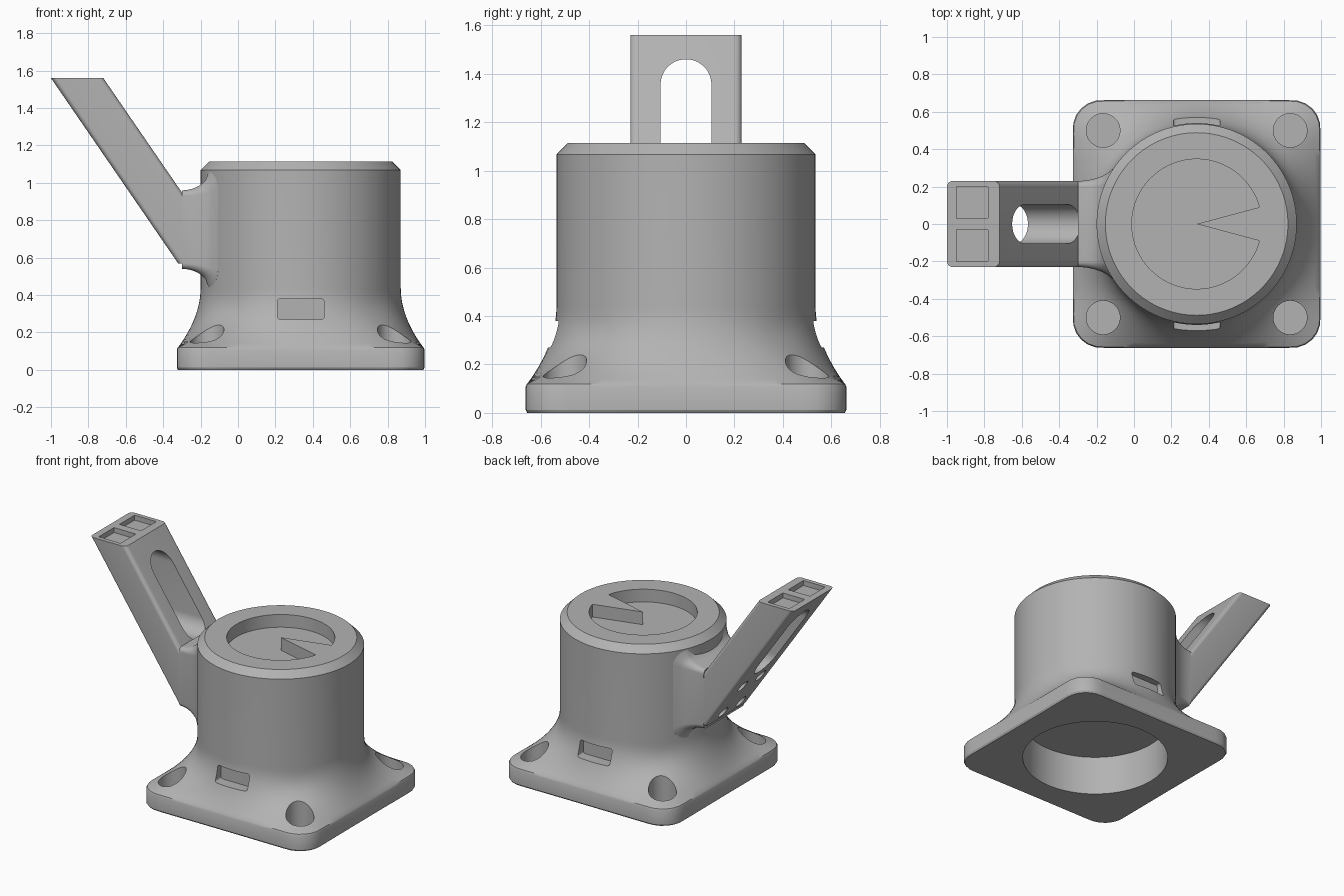
import bpy, bmesh, math
from mathutils import Vector

if "Cube" in bpy.data.objects:
    bpy.data.objects.remove(bpy.data.objects["Cube"])

grey = bpy.data.materials.new("plain_grey")
grey.use_nodes = True
grey.diffuse_color = (0.45, 0.45, 0.45, 1)
grey.node_tree.nodes["Principled BSDF"].inputs["Base Color"].default_value = grey.diffuse_color

CX, R = 0.335, 0.535          # body axis and body radius
HALF, CORNER = 0.662, 0.15    # base plate half width and corner radius


def finish(name, bm):
    bmesh.ops.recalc_face_normals(bm, faces=bm.faces)
    me = bpy.data.meshes.new(name)
    bm.to_mesh(me)
    bm.free()
    me.materials.append(grey)
    ob = bpy.data.objects.new(name, me)
    bpy.context.collection.objects.link(ob)
    return ob


def loft(name, rings):
    bm = bmesh.new()
    loops = [[bm.verts.new(p) for p in ring] for ring in rings]
    n = len(loops[0])
    for a, b in zip(loops, loops[1:]):
        for i in range(n):
            j = (i + 1) % n
            bm.faces.new((a[i], a[j], b[j], b[i]))
    bm.faces.new(loops[0])
    bm.faces.new(loops[-1])
    return finish(name, bm)


def extrude(name, points, direction):
    d = Vector(direction)
    return loft(name, [points, [Vector(p) + d for p in points]])


def rounded_rect(w, h, r, steps=8):
    """Outline of a w by h rectangle with rounded corners."""
    out = []
    for k, (sx, sy) in enumerate([(1, 1), (-1, 1), (-1, -1), (1, -1)]):
        for i in range(steps + 1):
            a = math.pi / 2 * (k + i / steps)
            out.append((sx * (w / 2 - r) + r * math.cos(a), sy * (h / 2 - r) + r * math.sin(a)))
    return out


def disc(x, y, z, r, n=48):
    ts = [2 * math.pi * i / n for i in range(n)]
    return [(x + r * math.cos(t), y + r * math.sin(t), z) for t in ts]


def cut(ob, cutters):
    for c in cutters:
        m = ob.modifiers.new("cut", "BOOLEAN")
        m.operation, m.solver, m.object = "DIFFERENCE", "EXACT", c
        bpy.context.view_layer.objects.active = ob
        bpy.ops.object.modifier_apply(modifier=m.name)
        bpy.data.objects.remove(c)


def smooth(ob):
    bpy.ops.object.select_all(action="DESELECT")
    ob.select_set(True)
    bpy.context.view_layer.objects.active = ob
    bpy.ops.object.shade_smooth_by_angle(angle=math.radians(28))


def plate_radius(t):
    """Distance from the axis to the rounded square outline at angle t."""
    dx, dy = sorted((abs(math.cos(t)), abs(math.sin(t))), reverse=True)
    c = HALF - CORNER
    if HALF * dy / dx <= c:
        return HALF / dx
    b = c * (dx + dy)
    return b + math.sqrt(b * b - 2 * c * c + CORNER ** 2)


# Body: square base plate flowing into a chamfered cylinder
N = 128
angles = [2 * math.pi * i / N for i in range(N)]


def body_ring(z, radius):
    return [(CX + radius(t) * math.cos(t), radius(t) * math.sin(t), z) for t in angles]


def flare(u):
    def radius(t):
        p = plate_radius(t) - 0.006
        return R + (p - R) * (1 - u) ** (2 + (p - HALF) / 0.21)
    return radius


rings = [body_ring(0, lambda t: plate_radius(t) - 0.008), body_ring(0.012, plate_radius),
         body_ring(0.108, plate_radius)]
rings += [body_ring(0.12 + 0.32 * i / 16, flare(i / 16)) for i in range(17)]
rings += [body_ring(1.068, lambda t: R), body_ring(1.115, lambda t: R - 0.047)]
body = loft("body", rings)

# Cutters: underside bore, top dial recess, screw pockets, side slots
cutters = [extrude("bore", disc(CX, 0, -0.1, 0.48, 96), (0, 0, 0.38))]
wedge = math.radians(15)
arc = [wedge + (2 * math.pi - 2 * wedge) * i / 72 for i in range(73)]
dial = [(CX, 0, 1.025)] + [(CX + 0.347 * math.cos(a), 0.347 * math.sin(a), 1.025) for a in arc]
cutters.append(extrude("dial", dial, (0, 0, 0.2)))
for sx in (-1, 1):
    for sy in (-1, 1):
        cutters.append(extrude("pocket", disc(CX + sx * 0.5, sy * 0.5, 0.06, 0.09), (0, 0, 0.4)))
for sy in (-1, 1):
    slot = [(CX + a, sy * 0.49, 0.325 + b) for a, b in rounded_rect(0.25, 0.11, 0.015, 4)]
    cutters.append(extrude("slot", slot, (0, sy * 0.3, 0)))
cut(body, cutters)
smooth(body)

# Arm mount: block that flares out onto the cylinder wall
X0 = -0.30


def mount_ring(t, sink=0.0):
    grow = 0.1 * (1 - math.sqrt(1 - t * t))
    ring = []
    for y, z in rounded_rect(0.46 + 1.4 * grow, 0.42 + 2 * grow, 0.03 + grow * 0.6):
        wall = CX - math.sqrt(R * R - y * y)
        ring.append((X0 + (wall - X0) * t + sink, y, 0.75 + z))
    return ring


mount = loft("arm_mount", [mount_ring(i / 10) for i in range(11)] + [mount_ring(1, 0.08)])

# Slanted arm: sheared bar trimmed flush with the mount
TOP = 1.56
bar = [(-0.86 + a, b, TOP) for a, b in rounded_rect(0.28, 0.46, 0.03)]
arm = extrude("slanted_arm", bar, (0.824, 0, -1.2))
bm = bmesh.new()
bm.from_mesh(arm.data)
for co, no in (((X0, 0, 0), (1, 0, 0)), ((0, 0, 0.568), (0, 0, -1))):
    geom = bm.verts[:] + bm.edges[:] + bm.faces[:]
    res = bmesh.ops.bisect_plane(bm, geom=geom, plane_co=co, plane_no=no, clear_outer=True)
    edges = [e for e in res["geom_cut"] if isinstance(e, bmesh.types.BMEdge)]
    bmesh.ops.contextual_create(bm, geom=edges)
bmesh.ops.recalc_face_normals(bm, faces=bm.faces)
bm.to_mesh(arm.data)
bm.free()

# Arm openings: long window, two end pockets, four bolt holes
window = [(-1.2, y, 1.195 + z) for y, z in rounded_rect(0.21, 0.53, 0.104, 12)]
cutters = [extrude("window", window, (0.91, 0, 0))]
for sy in (-1, 1):
    end = [(-0.865 + a, sy * 0.115 + b, TOP - 0.035) for a, b in rounded_rect(0.17, 0.17, 0.004, 2)]
    cutters.append(extrude("end_pocket", end, (0, 0, 0.1)))
    for z in (0.63, 0.855):
        hole = [(-0.7, sy * 0.1 + a, z + b) for a, b in rounded_rect(0.08, 0.08, 0.0399, 6)]
        cutters.append(extrude("bolt_hole", hole, (0.39, 0, 0)))
cut(arm, cutters)
for ob in (mount, arm):
    smooth(ob)
